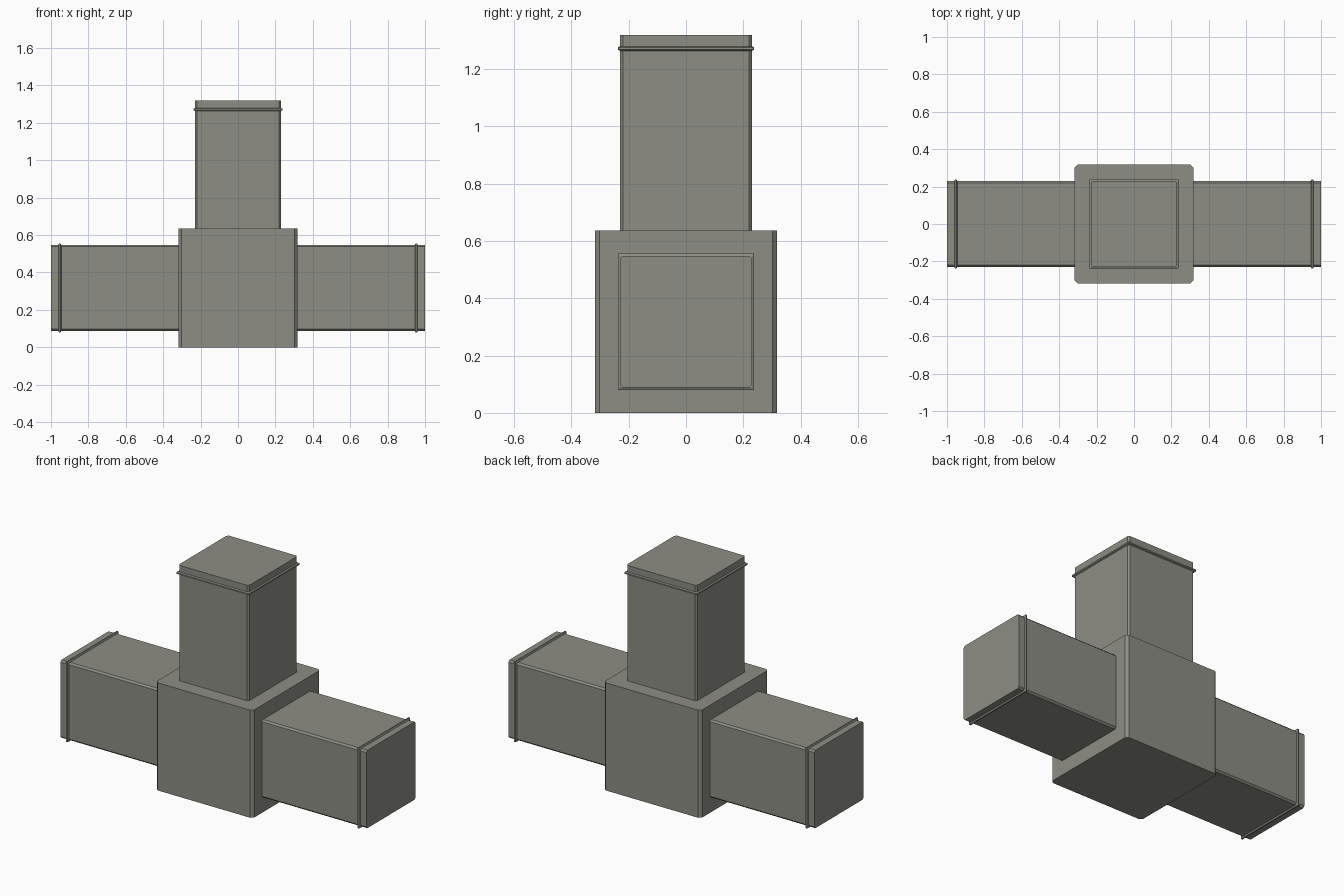
import bpy, bmesh
from mathutils import Matrix, Vector

if "Cube" in bpy.data.objects:
    bpy.data.objects.remove(bpy.data.objects["Cube"])

CORE = 0.318     # half size of the centre block, also the height of the arm axis
ARM = 0.23       # half width of the arms
RIB = 0.238      # half width of the retaining ribs

plastic = bpy.data.materials.new("warm grey plastic")
plastic.diffuse_color = (0.27, 0.27, 0.235, 1)
plastic.use_nodes = True
plastic.node_tree.nodes["Principled BSDF"].inputs["Base Color"].default_value = plastic.diffuse_color


def section(half, cut):
    """Square outline with clipped corners."""
    a, b = half, half - cut
    return [(a, -b), (a, b), (b, a), (-b, a), (-a, b), (-a, -b), (-b, -a), (b, -a)]


def prism(name, rings, matrix):
    """Loft clipped squares (distance, half, cut) along local z and cap the ends."""
    bm = bmesh.new()
    loops = [[bm.verts.new((x, y, d)) for x, y in section(h, c)] for d, h, c in rings]
    for lo, hi in zip(loops, loops[1:]):
        for i in range(8):
            j = (i + 1) % 8
            bm.faces.new((lo[i], lo[j], hi[j], hi[i]))
    bm.faces.new(loops[0][::-1])
    bm.faces.new(loops[-1])
    bm.transform(matrix)
    bmesh.ops.recalc_face_normals(bm, faces=bm.faces)
    mesh = bpy.data.meshes.new(name)
    bm.to_mesh(mesh)
    bm.free()
    mesh.materials.append(plastic)
    obj = bpy.data.objects.new(name, mesh)
    bpy.context.collection.objects.link(obj)
    return obj


# Centre block with clipped upright edges
centre = Matrix.Translation((0, 0, CORE))
prism("centre_block", [(-CORE, CORE, 0.016), (CORE, CORE, 0.016)], centre)

# Three square insert arms, each with a thin rib near its open end
for side, direction in (("left", (-1, 0, 0)), ("right", (1, 0, 0)), ("top", (0, 0, 1))):
    turn = Vector((0, 0, 1)).rotation_difference(Vector(direction)).to_matrix().to_4x4()
    place = centre @ turn
    prism(side + "_arm", [(CORE - 0.01, ARM, 0.01), (1.0, ARM, 0.01)], place)
    prism(side + "_rib", [(0.945, ARM, 0.002), (0.949, RIB, 0.002),
                          (0.957, RIB, 0.002), (0.961, ARM, 0.002)], place)
